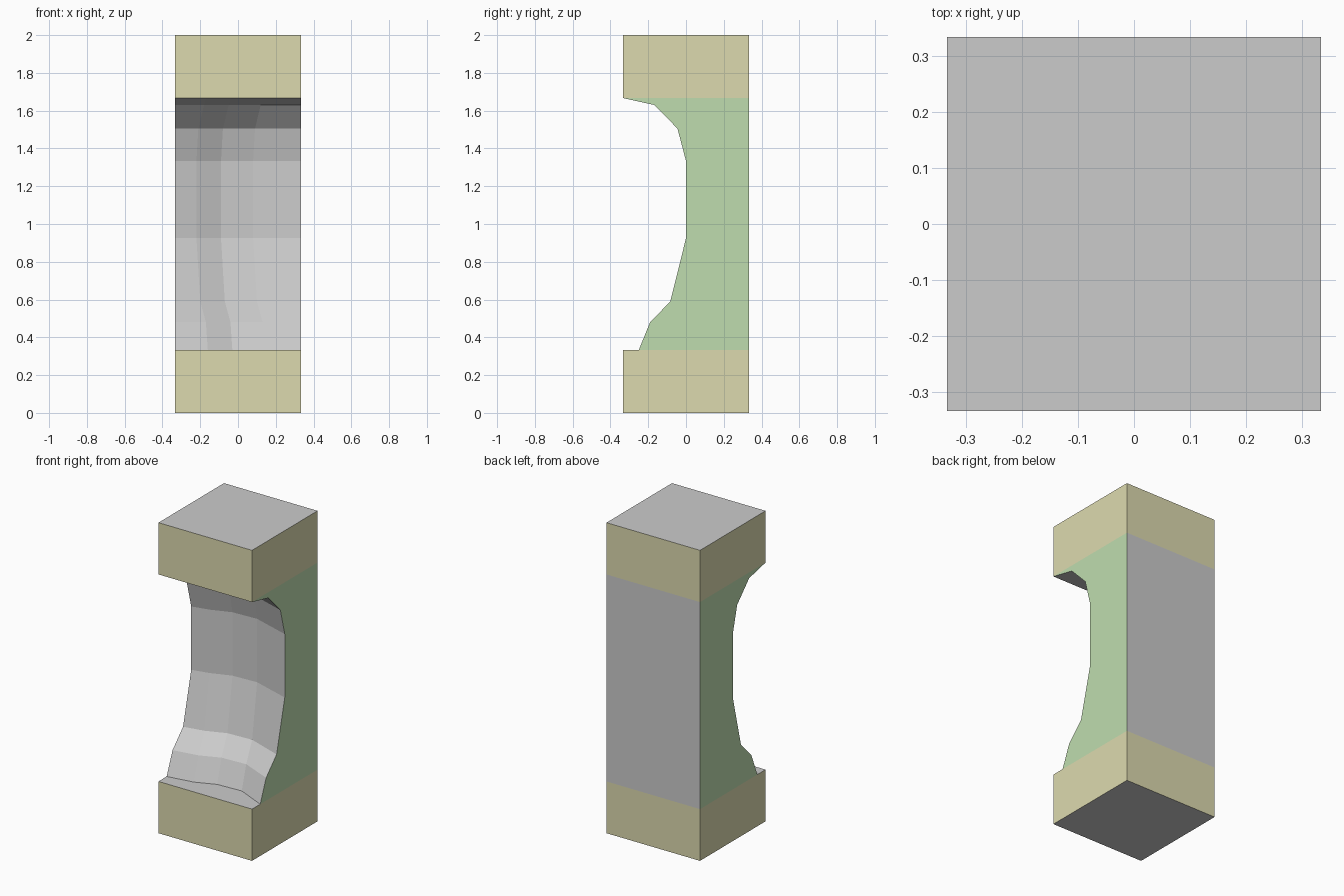
import bpy, bmesh

if "Cube" in bpy.data.objects:
    bpy.data.objects.remove(bpy.data.objects["Cube"])

W = 1 / 3  # half width of the square pillar


def material(name, rgb):
    m = bpy.data.materials.new(name)
    m.diffuse_color = (*rgb, 1)
    m.use_nodes = True
    m.node_tree.nodes["Principled BSDF"].inputs["Base Color"].default_value = m.diffuse_color
    return m


grey = material("plain_grey", (0.6, 0.6, 0.58))
yellow = material("pale_yellow", (0.72, 0.70, 0.43))
green = material("pale_green", (0.52, 0.72, 0.43))


def finish(name, bm, colour, is_coloured):
    bmesh.ops.recalc_face_normals(bm, faces=bm.faces)
    for f in bm.faces:
        f.normal_update()
        f.material_index = 1 if is_coloured(f.normal) else 0
    me = bpy.data.meshes.new(name)
    bm.to_mesh(me)
    bm.free()
    me.materials.append(grey)
    me.materials.append(colour)
    ob = bpy.data.objects.new(name, me)
    bpy.context.collection.objects.link(ob)


# Plain blocks: yellow sides, grey top and bottom
def block(name, z0, z1):
    bm = bmesh.new()
    bmesh.ops.create_cube(bm, size=1)
    for v in bm.verts:
        v.co = (v.co.x * 2 * W, v.co.y * 2 * W, z0 if v.co.z < 0 else z1)
    finish(name, bm, yellow, lambda n: abs(n.z) < 0.5)


block("base_block", 0, W)
block("cap_block", 5 * W, 2)

# Side profile of the eroded front: y, z, sideways drift of the hollow, hollow depth scale
profile = [(-0.25, W, 0.06, 1.1), (-0.19, 0.48, 0.05, 1.1), (-0.083, 0.59, 0.02, 1.05),
           (0, 0.925, 0, 1), (0, 4 * W, 0, 1), (-0.045, 1.505, 0.01, 1),
           (-0.167, 1.63, 0.04, 0.9), (-W, 5 * W, 0.05, 0)]
# Hollow across the width: x, depth
hollow = [(-W, 0), (-0.22, 0.025), (-0.09, 0.072), (0.08, 0.08), (W, 0)]

bm = bmesh.new()
front, back = [], []
for y, z, drift, scale in profile:
    front.append([bm.verts.new((x + (drift if abs(x) < 0.3 else 0), y + d * scale, z))
                  for x, d in hollow])
    back.append([bm.verts.new((x, W, z)) for x in (-W, W)])
for i in range(len(profile) - 1):
    a, b, c, d = front[i], front[i + 1], back[i], back[i + 1]
    for j in range(len(hollow) - 1):
        bm.faces.new((a[j], a[j + 1], b[j + 1], b[j]))
    bm.faces.new((a[0], b[0], d[0], c[0]))
    bm.faces.new((a[-1], c[1], d[1], b[-1]))
    bm.faces.new((c[0], d[0], d[1], c[1]))
# Closing ends against the blocks
for i in (0, -1):
    bm.faces.new(front[i] + [back[i][1], back[i][0]])
finish("eroded_column", bm, green, lambda n: abs(n.x) > 0.99)
